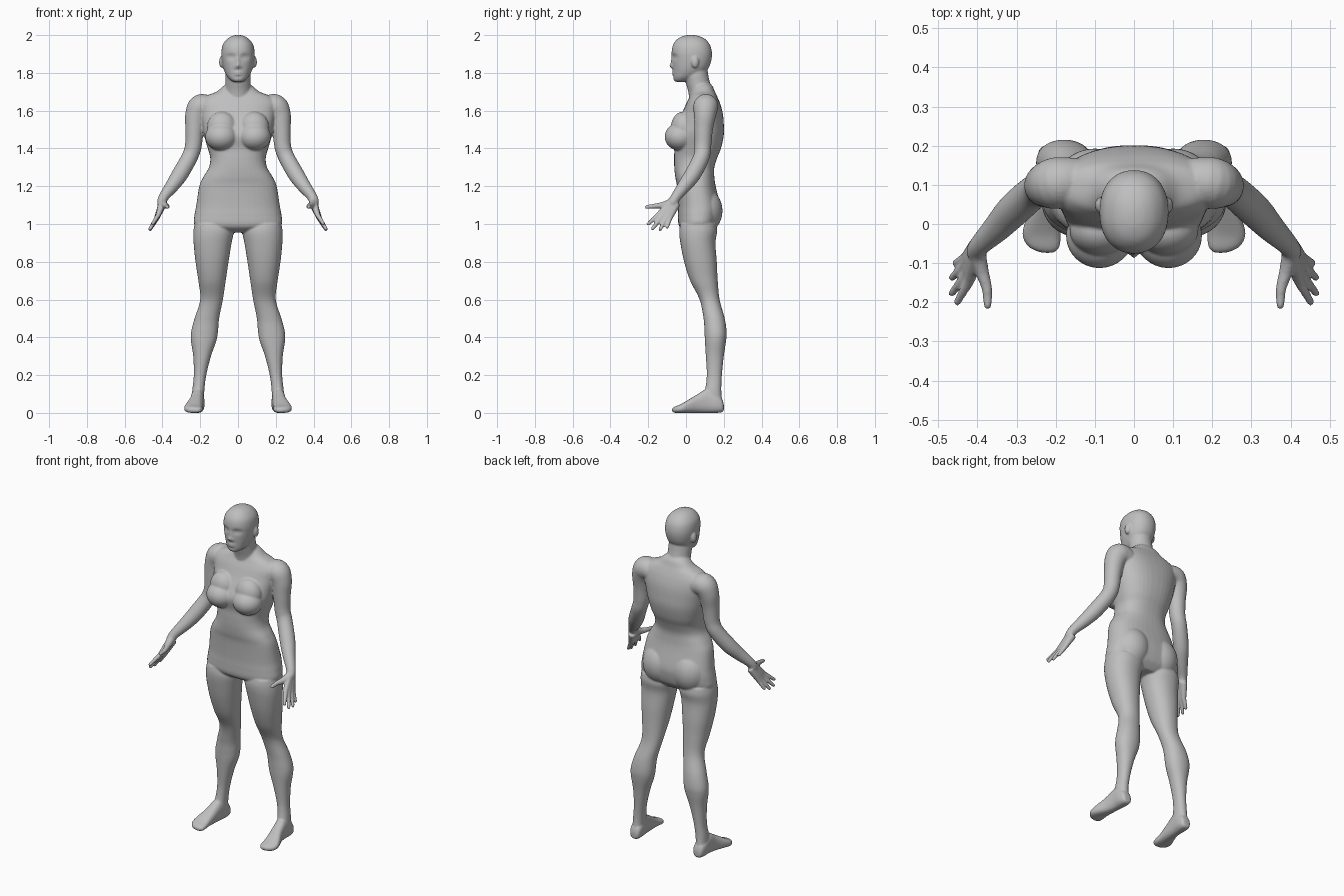
import bpy, bmesh, math
from mathutils import Vector

X, Y, Z = Vector((1, 0, 0)), Vector((0, 1, 0)), Vector((0, 0, 1))
bm = bmesh.new()


def spline(rows, steps=6):
    """Catmull-Rom interpolation of rows of numbers."""
    out, n = [], len(rows)
    for i in range(n - 1):
        p = [rows[max(i - 1, 0)], rows[i], rows[i + 1], rows[min(i + 2, n - 1)]]
        for s in range(steps):
            t = s / steps
            out.append([b + 0.5 * t * (c - a + t * (2*a - 5*b + 4*c - d + t * (3*(b - c) + d - a)))
                        for a, b, c, d in zip(*p)])
    return out + [list(rows[-1])]


def loft(rings, power=2.0, sides=40):
    """Skin closed superellipse rings given as (centre, u, v)."""
    loops = []
    for c, u, v in rings:
        loop = []
        for k in range(sides):
            a = 2 * math.pi * k / sides
            ca, sa = math.cos(a), math.sin(a)
            loop.append(bm.verts.new(c + u * math.copysign(abs(ca) ** (2 / power), ca)
                                     + v * math.copysign(abs(sa) ** (2 / power), sa)))
        loops.append(loop)
    for a, b in zip(loops, loops[1:]):
        for k in range(sides):
            j = (k + 1) % sides
            bm.faces.new((a[k], a[j], b[j], b[k]))
    bm.faces.new(loops[0])
    bm.faces.new(loops[-1])
    return [v for loop in loops for v in loop]


def stack(rows, power=2.0):
    """Horizontal sections: z, x min, x max, y front, y back."""
    return loft([(Vector(((a + b) / 2, (f + k) / 2, z)), X * max((b - a) / 2, .002),
                  Y * max((k - f) / 2, .002)) for z, a, b, f, k in spline(rows)], power)


def tube(rows, s, sides=20):
    """Round limb along points x, y, z, radius with rounded tip."""
    pts = spline([(s * x, y, z, r) for x, y, z, r in rows])
    p = [Vector(q[:3]) for q in pts]
    r = [q[3] for q in pts]
    d = (p[-1] - p[-2]).normalized()
    end, er = p[-1], r[-1]
    for ang in (30, 60, 85):
        p.append(end + d * er * math.sin(math.radians(ang)))
        r.append(er * math.cos(math.radians(ang)))
    rings = []
    for i in range(len(p)):
        t = (p[min(i + 1, len(p) - 1)] - p[max(i - 1, 0)]).normalized()
        u = t.cross(Y if abs(t.y) < .9 else X).normalized()
        rings.append((p[i], u * r[i], t.cross(u) * r[i]))
    loft(rings, 2, sides)


def ball(c, rad):
    c, rad = Vector(c), Vector(rad)
    rings = []
    for i in range(1, 24):
        a = math.pi * i / 24
        rings.append((c - Z * rad.z * math.cos(a), X * rad.x * math.sin(a), Y * rad.y * math.sin(a)))
    loft(rings, 2, 32)


def push(verts, c, size, dy):
    """Soft bump or dent along y on the front of a part."""
    for v in verts:
        if v.co.y < 0.0:
            q = sum(((v.co[i] - c[j]) / size[j]) ** 2 for j, i in enumerate((0, 2)))
            v.co.y += dy * math.exp(-q)


# torso
torso = [(.955, .08, .01, .13), (.975, .19, -.025, .15), (1.0, .232, -.04, .168), (1.05, .23, -.042, .18),
         (1.1, .221, -.042, .18), (1.2, .205, -.048, .157), (1.25, .183, -.057, .15), (1.3, .154, -.062, .15),
         (1.35, .147, -.063, .165), (1.4, .16, -.063, .185), (1.47, .18, -.075, .2), (1.53, .19, -.05, .2),
         (1.59, .2, -.02, .194), (1.64, .205, .002, .18), (1.675, .175, .02, .165), (1.70, .115, .03, .153),
         (1.73, .078, .04, .14), (1.75, .05, .05, .12)]
stack([(z, -w, w, f, k) for z, w, f, k in torso], 2.4)

# neck
stack([(z, -w, w, f, k) for z, w, f, k in
       [(1.64, .07, .02, .14), (1.70, .069, .012, .14), (1.75, .066, -.002, .126),
        (1.79, .066, -.01, .118), (1.85, .06, 0, .11)]])

# head with face relief
head = stack([(z, -w, w, f, k) for z, w, f, k in
              [(1.752, .014, -.05, -.015), (1.758, .034, -.062, .02), (1.777, .054, -.068, .06),
               (1.80, .068, -.068, .098), (1.83, .079, -.07, .122), (1.87, .086, -.073, .135),
               (1.91, .088, -.076, .137), (1.95, .08, -.068, .126), (1.98, .057, -.045, .1),
               (1.996, .03, -.012, .065), (2.001, .006, .02, .035)]], 2.2)
for s in (1, -1):
    push(head, (s * .037, 1.885), (.02, .013), .014)      # eye sockets
    push(head, (s * .037, 1.884), (.011, .007), -.007)    # eyelids
    push(head, (s * .012, 1.832), (.009, .008), -.006)    # nostrils
push(head, (0, 1.838), (.011, .013), -.016)               # nose tip
push(head, (0, 1.865), (.009, .022), -.008)               # nose bridge
push(head, (0, 1.803), (.022, .005), -.007)               # upper lip
push(head, (0, 1.791), (.018, .005), -.007)               # lower lip
push(head, (0, 1.780), (.025, .005), .005)                # chin crease

leg = [(1.0, .03, .23, -.03, .16), (.96, .022, .236, -.036, .165), (.9, .034, .235, -.03, .156),
       (.8, .05, .225, -.01, .163), (.7, .065, .21, .022, .168), (.6, .08, .2, .072, .178),
       (.5, .1, .23, .093, .205), (.43, .106, .248, .098, .215), (.38, .115, .249, .1, .212),
       (.3, .143, .237, .105, .2), (.2, .168, .234, .11, .19), (.12, .178, .242, .1, .187),
       (.06, .18, .246, .08, .192), (.03, .184, .246, .08, .195)]
foot = [(.2, .212, .018, .012, .045), (.19, .212, .03, .003, .075), (.16, .213, .036, 0, .1),
        (.11, .215, .035, 0, .125), (.06, .221, .037, 0, .098), (.0, .234, .046, 0, .062),
        (-.03, .236, .049, 0, .045), (-.055, .231, .042, 0, .035), (-.068, .225, .028, .003, .028),
        (-.074, .22, .012, .008, .02)]
arm = [(.14, .115, 1.615, .055), (.195, .105, 1.622, .066), (.222, .1, 1.575, .058), (.23, .093, 1.5, .049),
       (.237, .089, 1.41, .044), (.258, .08, 1.35, .043), (.308, .035, 1.262, .043),
       (.35, -.01, 1.2, .036), (.392, -.052, 1.145, .027), (.403, -.07, 1.115, .026)]
# finger knuckle and tip points
fingers = [((.421, -.145, 1.05), (.452, -.2, 1.0)), ((.428, -.128, 1.038), (.465, -.177, .975)),
           ((.432, -.106, 1.03), (.465, -.137, .971)), ((.43, -.085, 1.03), (.456, -.1, .983))]

for s in (1, -1):
    # leg
    stack([(z, min(s*a, s*b), max(s*a, s*b), f, k) for z, a, b, f, k in leg], 2.15)
    # foot
    loft([(Vector((s * x, y, (lo + hi) / 2)), X * w, Z * ((hi - lo) / 2))
          for y, x, w, lo, hi in spline(foot)], 2.5)
    # buttock and breast
    ball((s * .1, .095, 1.07), (.105, .098, .12))
    ball((s * .088, -.03, 1.462), (.086, .083, .074))
    ball((s * .085, -.015, 1.51), (.08, .065, .085))
    # ear
    ball((s * .087, .048, 1.857), (.013, .02, .031))
    # arm
    tube(arm, s, 32)
    # fingers run through the palm from the wrist
    for i, (k, t) in enumerate(fingers):
        w = (.398, -.075 + .008 * i, 1.12 - .004 * i)
        m = tuple((a + b) / 2 for a, b in zip(k, t))
        tube([(*w, .022), (*[(a + b) / 2 for a, b in zip(w, k)], .018), (*k, .0135),
              (*m, .0115), (*t, .0095)], s)
    # thumb
    tube([(.4, -.075, 1.115, .022), (.389, -.12, 1.1, .018), (.376, -.165, 1.095, .0135),
          (.374, -.208, 1.09, .0105)], s)

bmesh.ops.recalc_face_normals(bm, faces=bm.faces[:])
mesh = bpy.data.meshes.new("body")
bm.to_mesh(mesh)
bm.free()
body = bpy.data.objects.new("body", mesh)
bpy.context.collection.objects.link(body)
mat = bpy.data.materials.new("plain grey")
mat.diffuse_color = (.52, .52, .52, 1)
mesh.materials.append(mat)

# fuse the parts into one smooth skin
rm = body.modifiers.new("fuse", 'REMESH')
rm.mode = 'VOXEL'
rm.voxel_size = .0055
rm.use_smooth_shade = True
sm = body.modifiers.new("soften", 'SMOOTH')
sm.factor = .5
sm.iterations = 4
